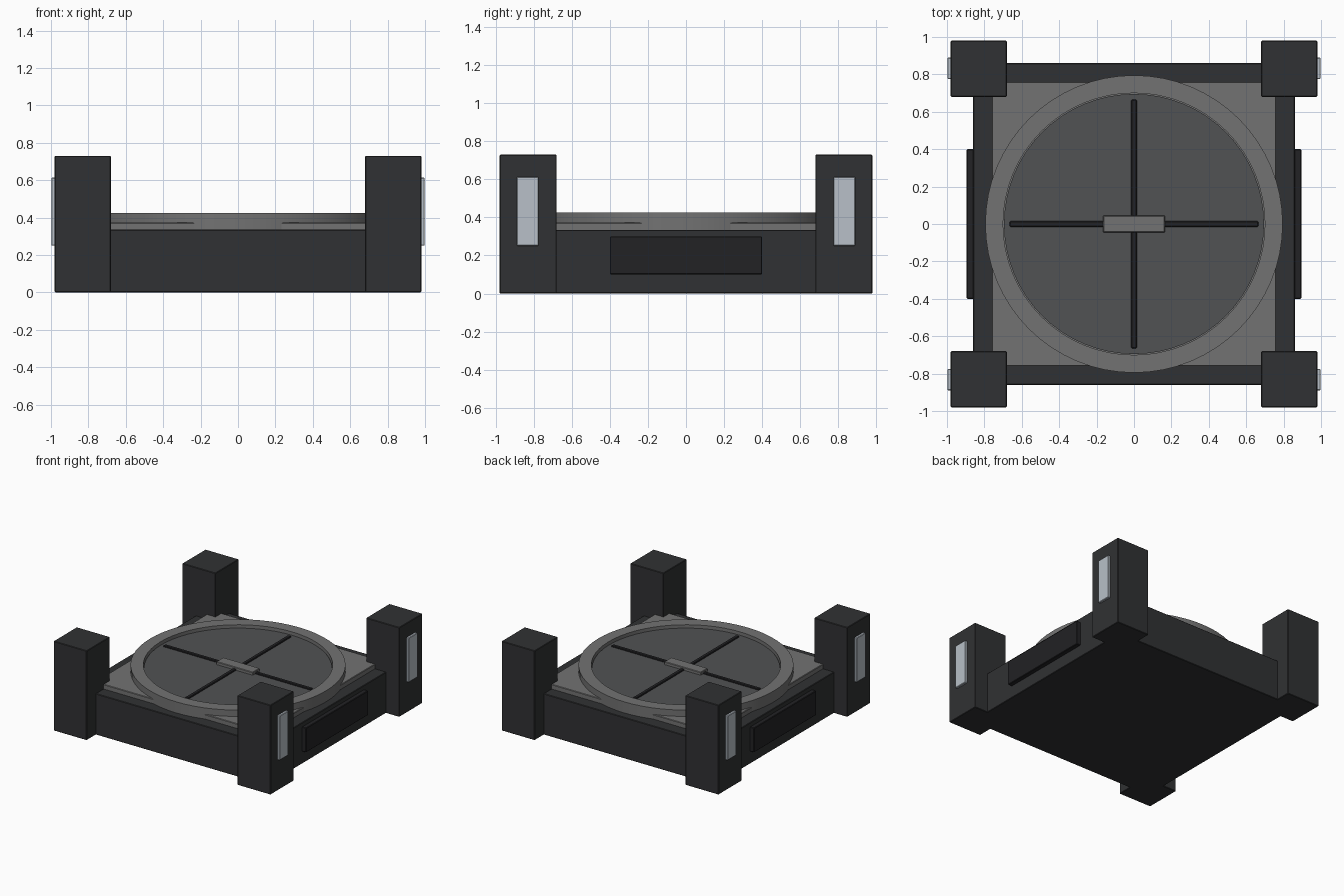
import bpy, bmesh, math

if "Cube" in bpy.data.objects:
    bpy.data.objects.remove(bpy.data.objects["Cube"])


def material(name, r, g, b):
    m = bpy.data.materials.new(name)
    m.diffuse_color = (r, g, b, 1)
    m.use_nodes = True
    m.node_tree.nodes["Principled BSDF"].inputs["Base Color"].default_value = m.diffuse_color
    return m


DARK = material("dark_shell", 0.03, 0.031, 0.033)
BLACK = material("black_trim", 0.016, 0.016, 0.018)
GREY = material("mid_grey", 0.17, 0.17, 0.17)
DISC = material("disc_grey", 0.082, 0.084, 0.087)
PALE = material("pale_lens", 0.48, 0.53, 0.58)


def finish(bm, name, mat, bevel):
    bmesh.ops.recalc_face_normals(bm, faces=bm.faces)
    me = bpy.data.meshes.new(name)
    bm.to_mesh(me)
    bm.free()
    ob = bpy.data.objects.new(name, me)
    bpy.context.collection.objects.link(ob)
    me.materials.append(mat)
    if bevel:
        mod = ob.modifiers.new("edge_bevel", 'BEVEL')
        mod.width = bevel
        mod.segments = 1
    return ob


def box(name, x, y, z, mat, bevel=0.004):
    bm = bmesh.new()
    bmesh.ops.create_cube(bm, size=1)
    for v in bm.verts:
        v.co = [lo + (c + 0.5) * (hi - lo) for c, (lo, hi) in zip(v.co, (x, y, z))]
    return finish(bm, name, mat, bevel)


def lathe(name, profile, mat, closed, steps=64):
    bm = bmesh.new()
    verts = [bm.verts.new((r, 0, z)) for r, z in profile]
    pairs = list(zip(verts, verts[1:]))
    if closed:
        pairs.append((verts[-1], verts[0]))
    edges = [bm.edges.new(p) for p in pairs]
    bmesh.ops.spin(bm, geom=verts + edges, axis=(0, 0, 1), cent=(0, 0, 0),
                   angle=math.tau, steps=steps)
    bmesh.ops.remove_doubles(bm, verts=bm.verts, dist=1e-4)
    ob = finish(bm, name, mat, 0)
    bpy.context.view_layer.objects.active = ob
    ob.select_set(True)
    bpy.ops.object.shade_smooth_by_angle(angle=math.radians(30))
    ob.select_set(False)
    return ob


def span(s, a, b):
    return tuple(sorted((s * a, s * b)))


# Main body and top plate
box("base_body", (-0.86, 0.86), (-0.86, 0.86), (0, 0.335), DARK)
box("top_plate", (-0.76, 0.76), (-0.76, 0.76), (0.32, 0.373), GREY)

# Corner posts with pale side lenses, and recessed-look side panels
for sx, xn in ((-1, "left"), (1, "right")):
    for sy, yn in ((-1, "front"), (1, "back")):
        box(f"{yn}_{xn}_post", span(sx, 0.68, 0.98), span(sy, 0.68, 0.98), (0, 0.73), DARK)
        box(f"{yn}_{xn}_lens", span(sx, 0.96, 0.998), span(sy, 0.775, 0.89), (0.25, 0.613), PALE)
    box(f"{xn}_side_panel", span(sx, 0.84, 0.895), (-0.4, 0.4), (0.1, 0.3), BLACK)

# Round rim and sunken disc
lathe("rim_ring", [(0.70, 0.33), (0.795, 0.33), (0.795, 0.425), (0.70, 0.425)], GREY, True)
lathe("hatch_disc", [(0, 0.34), (0.695, 0.34), (0.695, 0.40), (0, 0.40)], DISC, False)

# Cross bars and centre handle
box("cross_bar_x", (-0.665, 0.665), (-0.015, 0.015), (0.385, 0.41), BLACK)
box("cross_bar_y", (-0.015, 0.015), (-0.665, 0.665), (0.385, 0.41), BLACK)
box("centre_handle", (-0.165, 0.165), (-0.045, 0.045), (0.39, 0.424), GREY)
